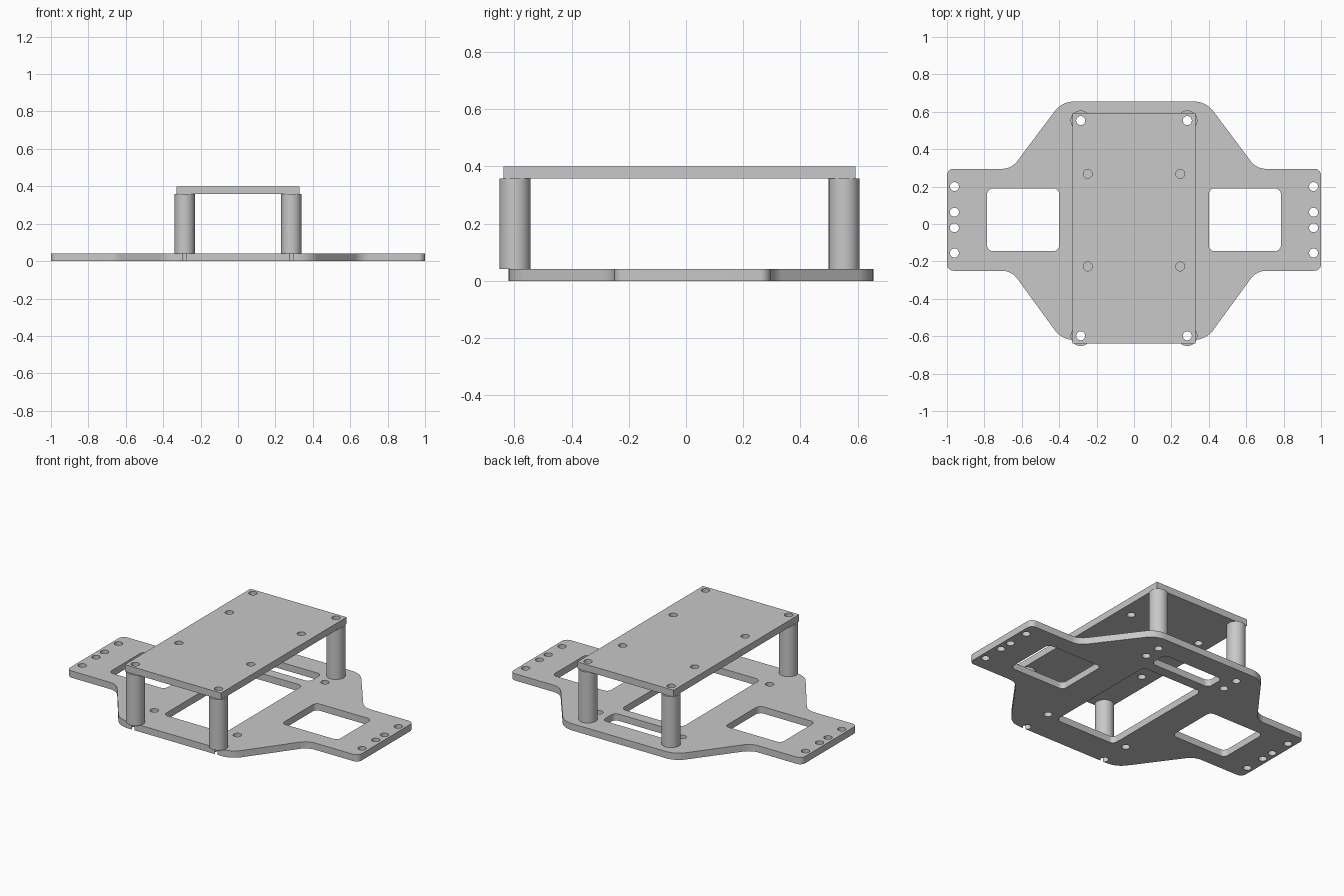
import bpy, bmesh, math
from mathutils import Vector

if "Cube" in bpy.data.objects:
    bpy.data.objects.remove(bpy.data.objects["Cube"], do_unlink=True)

GREY = (0.58, 0.58, 0.58, 1)
grey = bpy.data.materials.new("plain grey")
grey.use_nodes = True
grey.diffuse_color = GREY
grey.node_tree.nodes["Principled BSDF"].inputs["Base Color"].default_value = GREY

THICK = 0.042
HOLE = 0.024
POST_X, POST_FRONT, POST_BACK = 0.285, -0.598, 0.553
TOP_Z, TOTAL = 0.358, 0.4


def fillet(corners, steps=8):
    """Round each (x, y, radius) corner of a closed outline."""
    out = []
    for i, (x, y, r) in enumerate(corners):
        p = Vector((x, y))
        if r == 0:
            out.append(p)
            continue
        a = (Vector(corners[i - 1][:2]) - p).normalized()
        b = (Vector(corners[(i + 1) % len(corners)][:2]) - p).normalized()
        half = a.angle(b) / 2
        centre = p + (a + b).normalized() * (r / math.sin(half))
        start = p + a * (r / math.tan(half)) - centre
        end = p + b * (r / math.tan(half)) - centre
        for k in range(steps + 1):
            out.append(centre + start.lerp(end, k / steps).normalized() * r)
    return out


def circle(x, y, r, n=32):
    return [Vector((x + r * math.cos(math.tau * k / n), y + r * math.sin(math.tau * k / n)))
            for k in range(n)]


def rect(x0, x1, y0, y1, r):
    return fillet([(x0, y0, r), (x1, y0, r), (x1, y1, r), (x0, y1, r)])


def slab(name, outline, holes, z0, z1):
    """Extrude an outline with holes between two heights."""
    curve = bpy.data.curves.new(name, "CURVE")
    curve.dimensions = "2D"
    curve.fill_mode = "BOTH"
    curve.extrude = (z1 - z0) / 2
    for loop in [outline] + holes:
        spline = curve.splines.new("POLY")
        spline.points.add(len(loop) - 1)
        for point, p in zip(spline.points, loop):
            point.co = (p.x, p.y, 0, 1)
        spline.use_cyclic_u = True
    temp = bpy.data.objects.new(name + "_curve", curve)
    mesh = bpy.data.meshes.new_from_object(temp)
    bpy.data.objects.remove(temp)
    bpy.data.curves.remove(curve)
    bm = bmesh.new()
    bm.from_mesh(mesh)
    bmesh.ops.remove_doubles(bm, verts=bm.verts, dist=0.0001)
    bmesh.ops.translate(bm, verts=bm.verts, vec=(0, 0, (z0 + z1) / 2))
    bmesh.ops.recalc_face_normals(bm, faces=bm.faces)
    bm.to_mesh(mesh)
    bm.free()
    mesh.name = name
    mesh.materials.clear()
    mesh.materials.append(grey)
    obj = bpy.data.objects.new(name, mesh)
    bpy.context.collection.objects.link(obj)
    bpy.ops.object.select_all(action="DESELECT")
    obj.select_set(True)
    bpy.context.view_layer.objects.active = obj
    bpy.ops.object.shade_smooth_by_angle(angle=math.radians(30))


# Base outline: left half, starting with the post notch in the front edge
front = -0.62
open_angle = math.acos((POST_FRONT - front) / HOLE)
notch = []
for k in range(25):
    a = -math.pi / 2 - open_angle - (math.tau - 2 * open_angle) * k / 24
    notch.append((POST_X + HOLE * math.cos(a), POST_FRONT + HOLE * math.sin(a), 0))
half = notch + [
    (0.385, front, 0.13), (0.655, -0.25, 0.1), (1, -0.25, 0.035),
    (1, 0.295, 0.035), (0.655, 0.295, 0.1), (0.385, 0.655, 0.13)]
outline = fillet(half + [(-x, y, r) for x, y, r in reversed(half)])

# Base plate openings: battery bay, rear slot, wing windows and screw holes
openings = [rect(-0.21, 0.21, -0.43, 0.335, 0.03), rect(-0.21, 0.21, 0.4, 0.52, 0.03)]
for s in (-1, 1):
    openings.append(rect(*sorted((s * 0.4, s * 0.785)), -0.145, 0.19, 0.03))
    openings += [circle(s * 0.96, y, HOLE) for y in (-0.155, -0.02, 0.063, 0.2)]
    openings += [circle(s * POST_X, y, HOLE) for y in (-0.413, 0.445, POST_BACK)]
slab("base_plate", outline, openings, 0, THICK)

# Top plate with corner and inner screw holes
top_holes = []
for s in (-1, 1):
    top_holes += [circle(s * POST_X, y, HOLE) for y in (POST_FRONT, POST_BACK)]
    top_holes += [circle(s * 0.247, y, HOLE) for y in (-0.227, 0.268)]
slab("top_plate", rect(-0.33, 0.33, -0.638, 0.593, 0), top_holes, TOP_Z, TOTAL)

# Hollow standoff posts
for side, s in (("right", -1), ("left", 1)):
    for end, y in (("front", POST_FRONT), ("back", POST_BACK)):
        slab(f"{end}_{side}_post", circle(s * POST_X, y, 0.054),
             [circle(s * POST_X, y, HOLE)], THICK, TOP_Z)
